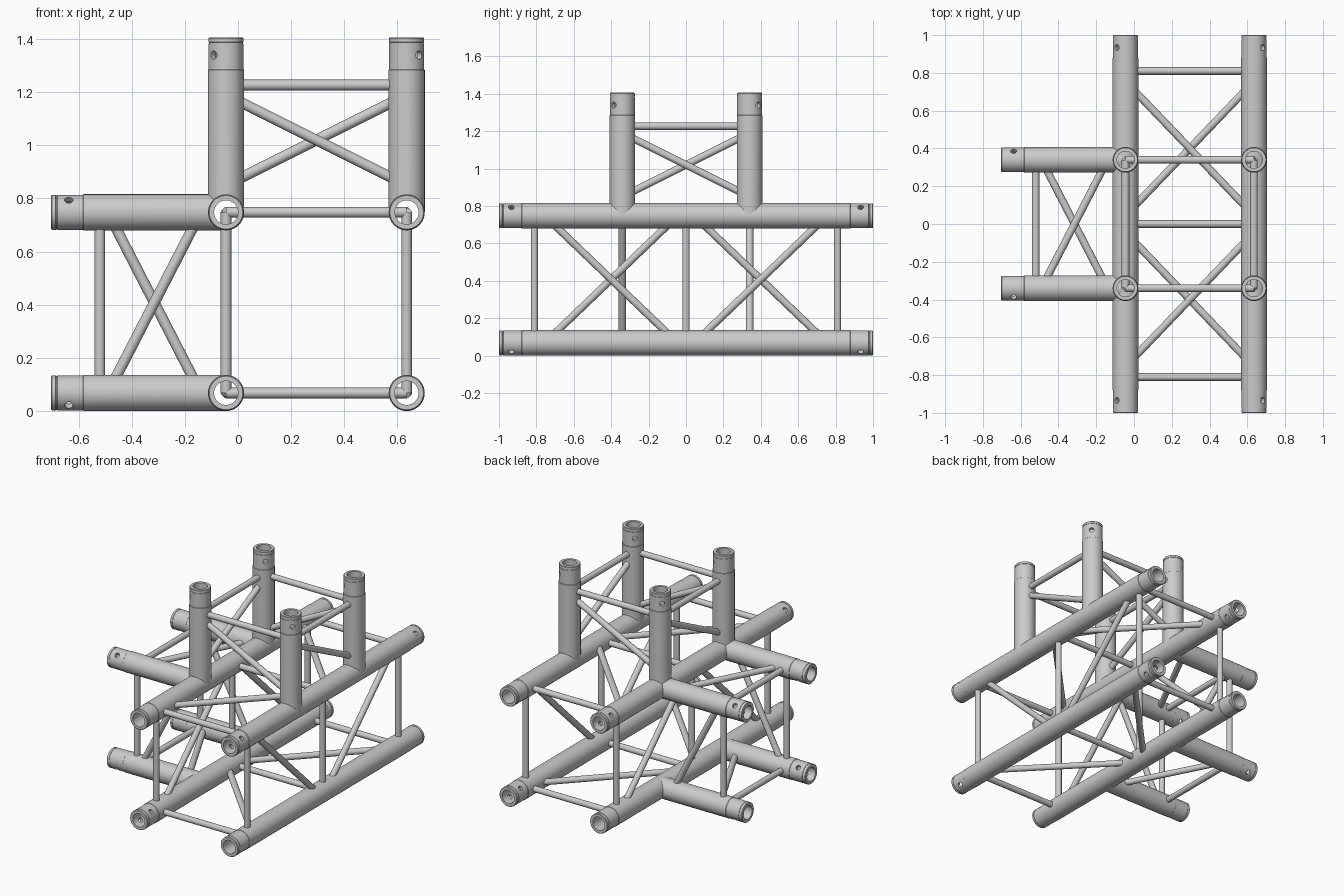
import bpy, bmesh, math
from mathutils import Vector, Matrix

old = bpy.data.objects.get("Cube")
if old:
    bpy.data.objects.remove(old, do_unlink=True)

metal = bpy.data.materials.new("light_grey_metal")
metal.use_nodes = True
metal.diffuse_color = (0.6, 0.6, 0.6, 1)
metal.node_tree.nodes["Principled BSDF"].inputs["Base Color"].default_value = (0.6, 0.6, 0.6, 1)

# Main dimensions
R, BORE, ROD = 0.068, 0.045, 0.02
X = {-1: -0.045, 1: 0.635}
Y = {-1: -0.34, 1: 0.34}
Z = {-1: 0.068, 1: 0.748}
BRANCH = 0.658          # branch length measured from the chord centre line
# Sleeve at a tube end: distance from the tip, radius
SLEEVE = [(0, 0.063), (0.003, 0.066), (0.017, 0.066), (0.018, 0.064),
          (0.022, 0.064), (0.023, 0.066), (0.12, 0.066), (0.122, R)]


def finish(name, bm):
    me = bpy.data.meshes.new(name)
    bmesh.ops.recalc_face_normals(bm, faces=bm.faces)
    bm.to_mesh(me)
    bm.free()
    me.materials.append(metal)
    ob = bpy.data.objects.new(name, me)
    bpy.context.scene.collection.objects.link(ob)
    return ob


def select(ob):
    bpy.ops.object.select_all(action='DESELECT')
    ob.select_set(True)
    bpy.context.view_layer.objects.active = ob


def smooth(ob):
    select(ob)
    bpy.ops.object.shade_smooth_by_angle(angle=math.radians(35))


def add_cylinder(bm, a, b, radius, segments=20):
    a, b = Vector(a), Vector(b)
    turn = (b - a).to_track_quat('Z', 'Y').to_matrix().to_4x4()
    bmesh.ops.create_cone(bm, cap_ends=True, segments=segments, radius1=radius, radius2=radius,
                          depth=(b - a).length, matrix=Matrix.Translation((a + b) / 2) @ turn)


def rod(name, a, b):
    bm = bmesh.new()
    add_cylinder(bm, a, b, ROD)
    smooth(finish(name, bm))


def tube(name, a, b, outward, both_ends, bores=()):
    """Hollow tube from a to b, sleeved at b (and at a), with drilled pin holes."""
    a, b, outward = Vector(a), Vector(b), Vector(outward).normalized()
    length, axis = (b - a).length, (b - a).normalized()
    outer = [(t, r) for t, r in SLEEVE] if both_ends else [(0, R)]
    outer += [(length - t, r) for t, r in reversed(SLEEVE)]
    profile = outer + [(length, BORE), (0, BORE)]
    bm = bmesh.new()
    verts = [bm.verts.new((r, 0, t)) for t, r in profile]
    edges = [bm.edges.new((v, verts[i - 1])) for i, v in enumerate(verts)]
    bmesh.ops.spin(bm, geom=verts + edges, cent=(0, 0, 0), axis=(0, 0, 1),
                   angle=math.tau, steps=40, use_merge=True)
    bmesh.ops.remove_doubles(bm, verts=bm.verts, dist=0.0001)
    bm.transform(Matrix.Translation(a) @ axis.to_track_quat('Z', 'Y').to_matrix().to_4x4())
    ob = finish(name, bm)

    # Pin holes through the sleeve, and a clear bore where a branch meets a chord
    bm = bmesh.new()
    for p in [b - axis * 0.066] + ([a + axis * 0.066] if both_ends else []):
        add_cylinder(bm, p - outward * 0.1, p + outward * 0.1, 0.016, 16)
    for p, q in bores:
        add_cylinder(bm, p, q, BORE + 0.002, 36)
    cutter = finish("hole_cutter", bm)
    cutter.hide_render = True
    mod = ob.modifiers.new("holes", 'BOOLEAN')
    mod.operation, mod.solver, mod.object = 'DIFFERENCE', 'EXACT', cutter
    select(ob)
    bpy.ops.object.modifier_apply(modifier=mod.name)
    bpy.data.objects.remove(cutter, do_unlink=True)
    smooth(ob)


def side(s, neg, pos):
    return pos if s > 0 else neg


# Long chords, side branch tubes and upright tubes
for i in (-1, 1):
    for j in (-1, 1):
        tube(f"chord_{side(i, 'right', 'left')}_{side(j, 'lower', 'upper')}",
             (X[i], -1, Z[j]), (X[i], 1, Z[j]), (i, 0, j), True)
        bore = [((X[-1], Y[i] - 0.2, Z[j]), (X[-1], Y[i] + 0.2, Z[j]))]
        tube(f"side_branch_{side(i, 'front', 'back')}_{side(j, 'lower', 'upper')}",
             (X[-1], Y[i], Z[j]), (X[-1] - BRANCH, Y[i], Z[j]), (0, i, j), False, bore)
        bore = [((X[i], Y[j] - 0.2, Z[1]), (X[i], Y[j] + 0.2, Z[1]))]
        tube(f"upright_{side(i, 'right', 'left')}_{side(j, 'front', 'back')}",
             (X[i], Y[j], Z[1]), (X[i], Y[j], Z[1] + BRANCH), (i, j, 0), False, bore)


def brace(name, place, corners, frames, diagonals):
    """Square frames plus one diagonal per face, wound around the four corners."""
    for k, c in enumerate(corners):
        d = corners[(k + 1) % 4]
        for t in frames:
            rod(f"{name}_strut", place(c, t), place(d, t))
        for outer, inner in diagonals:
            rod(f"{name}_diagonal", place(c, outer), place(d, inner))


# Bracing of the long section, the side branch and the uprights
brace("chord", lambda c, t: (X[c[0]], t, Z[c[1]]),
      [(-1, 1), (1, 1), (1, -1), (-1, -1)],
      (-0.81, 0, 0.81), [(s * 0.755, s * 0.045) for s in (-1, 1)])
brace("side_branch", lambda c, t: (t, Y[c[0]], Z[c[1]]),
      [(-1, -1), (-1, 1), (1, 1), (1, -1)], (-0.52,), [(-0.49, -0.14)])
brace("upright", lambda c, t: (X[c[0]], Y[c[1]], t),
      [(-1, -1), (1, -1), (1, 1), (-1, 1)], (1.227,), [(1.19, 0.85)])
